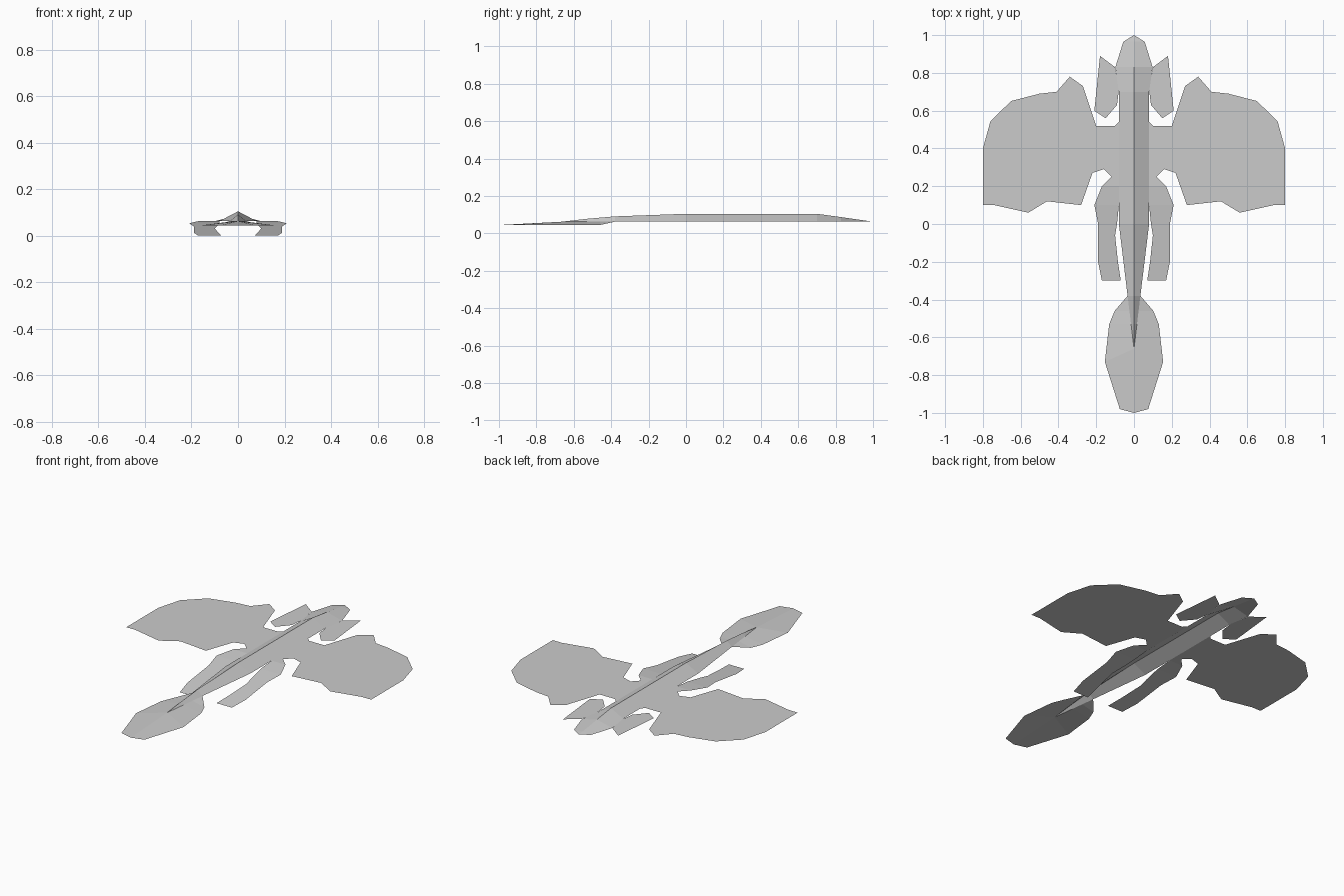
import bpy
import bmesh
from math import sqrt, sin, cos, pi

default_cube = bpy.data.objects.get("Cube")
if default_cube:
    bpy.data.objects.remove(default_cube, do_unlink=True)

SHEET_HEIGHT = 0.063
TAIL_DROP = 0.018
BODY_END = -0.66
BODY_HALF = 0.08

# Single flat colour
shade = 0.6
grey = bpy.data.materials.new("plain grey")
grey.use_nodes = True
grey.diffuse_color = (shade, shade, shade, 1)
for node in grey.node_tree.nodes:
    if node.type == 'BSDF_PRINCIPLED':
        node.inputs["Base Color"].default_value = grey.diffuse_color


def ellipse_width(y, centre, radius, half_width):
    """Half width of an ellipse at a given y."""
    return half_width * sqrt(max(0, 1 - ((y - centre) / radius) ** 2))


def body_width(y):
    """Rounded head, straight trunk, tapering rear."""
    if y > 0.7:
        return ellipse_width(y, 0.8, 0.2, 0.1)
    return BODY_HALF * max(0, min(1, 1 - y / BODY_END))


def ridge_height(y):
    """Ridge rises from the nose, runs level, then curves down."""
    nose_slope = SHEET_HEIGHT + (1 - y) / 7
    return min(nose_slope, 0.105) - min(y, 0) ** 2 / 10.5


def flipper_height(y):
    """Flippers leave the sheet and slope down to the ground."""
    return max(0, min(SHEET_HEIGHT, 0.04 + y * 0.04 / 0.3))


def build(name, points, faces):
    """Thin surface for the left half, mirrored to the right."""
    bm = bmesh.new()
    verts = [bm.verts.new(point) for point in points]
    for face in faces:
        bm.faces.new([verts[index] for index in face])
    bmesh.ops.remove_doubles(bm, verts=bm.verts, dist=0.0001)
    bm.normal_update()
    for face in bm.faces:
        if face.normal.z < 0:
            face.normal_flip()
    mesh = bpy.data.meshes.new(name)
    bm.to_mesh(mesh)
    bm.free()
    mesh.materials.append(grey)
    part = bpy.data.objects.new(name, mesh)
    bpy.context.collection.objects.link(part)
    part.modifiers.new("mirror", 'MIRROR').merge_threshold = 0.0005


def build_outline(name, outline):
    """Flat panel with the given outline."""
    points = [(x, y, SHEET_HEIGHT) for x, y in outline]
    build(name, points, [range(len(points))])


def build_strip(name, inner, outer):
    """Row of faces between two matching edges."""
    count = len(inner)
    faces = [(i, i + 1, count + i + 1, count + i) for i in range(count - 1)]
    build(name, inner + outer, faces)


# Body: open roof from the ridge down to the sheet
stations = [1, 0.965, 0.83, 0.7, 0, -0.38, -0.53, BODY_END]
ridge = [(0, y, ridge_height(y)) for y in stations]
lower_edge = [(body_width(y), y, SHEET_HEIGHT) for y in stations]
build_strip("body", ridge, lower_edge)

# Small pointed fins beside the head
build_outline("head_fins", [(0.1, 0.83), (0.18, 0.89), (0.21, 0.6),
                            (0.15, 0.56), (0.09, 0.63), (BODY_HALF, 0.71)])

# Broad wings: notched leading edge, rounded tip, scalloped trailing edge
leading = [(BODY_HALF, 0.54), (0.1, 0.52), (0.2, 0.52), (0.27, 0.73),
           (0.34, 0.78), (0.41, 0.7)]
tip = [(0.5 + 0.3 * cos(step * pi / 6), 0.4 + 0.29 * sin(step * pi / 6))
       for step in (3, 2, 1, 0)]
trailing = [(0.8, 0.1), (0.74, 0.1), (0.56, 0.06), (0.46, 0.12), (0.28, 0.1),
            (0.22, 0.27), (0.16, 0.29), (0.12, 0.25), (BODY_HALF, 0.25)]
build_outline("wings", leading + tip + trailing)

# Rear flippers
rows = [0.25, 0.2, 0.1, 0, -0.06, -0.2, -0.3]
inner_x = [BODY_HALF, BODY_HALF, BODY_HALF, 0.09, 0.1, 0.085, 0.07]
outer_x = [0.12, 0.17, 0.21, 0.19, 0.19, 0.19, 0.17]
flipper_edges = [[(x, y, flipper_height(y)) for x, y in zip(side, rows)]
                 for side in (inner_x, outer_x)]
build_strip("rear_flippers", *flipper_edges)

# Tail fin: oval, drooping to the rim and to the rear tip
crease = []
for y in (-0.38, -0.46, -0.53, BODY_END, -1):
    droop = TAIL_DROP * max(0, (BODY_END - y) / (BODY_END + 1))
    crease.append((body_width(y), y, SHEET_HEIGHT - droop))
rim = []
for y in (-0.38, -0.46, -0.53, -0.73, -0.98):
    width = max(body_width(y), ellipse_width(y, -0.7, 0.32, 0.155))
    droop = TAIL_DROP if y < -0.4 else 0
    rim.append((width, y, SHEET_HEIGHT - droop))
build_strip("tail_fin", crease, rim)
